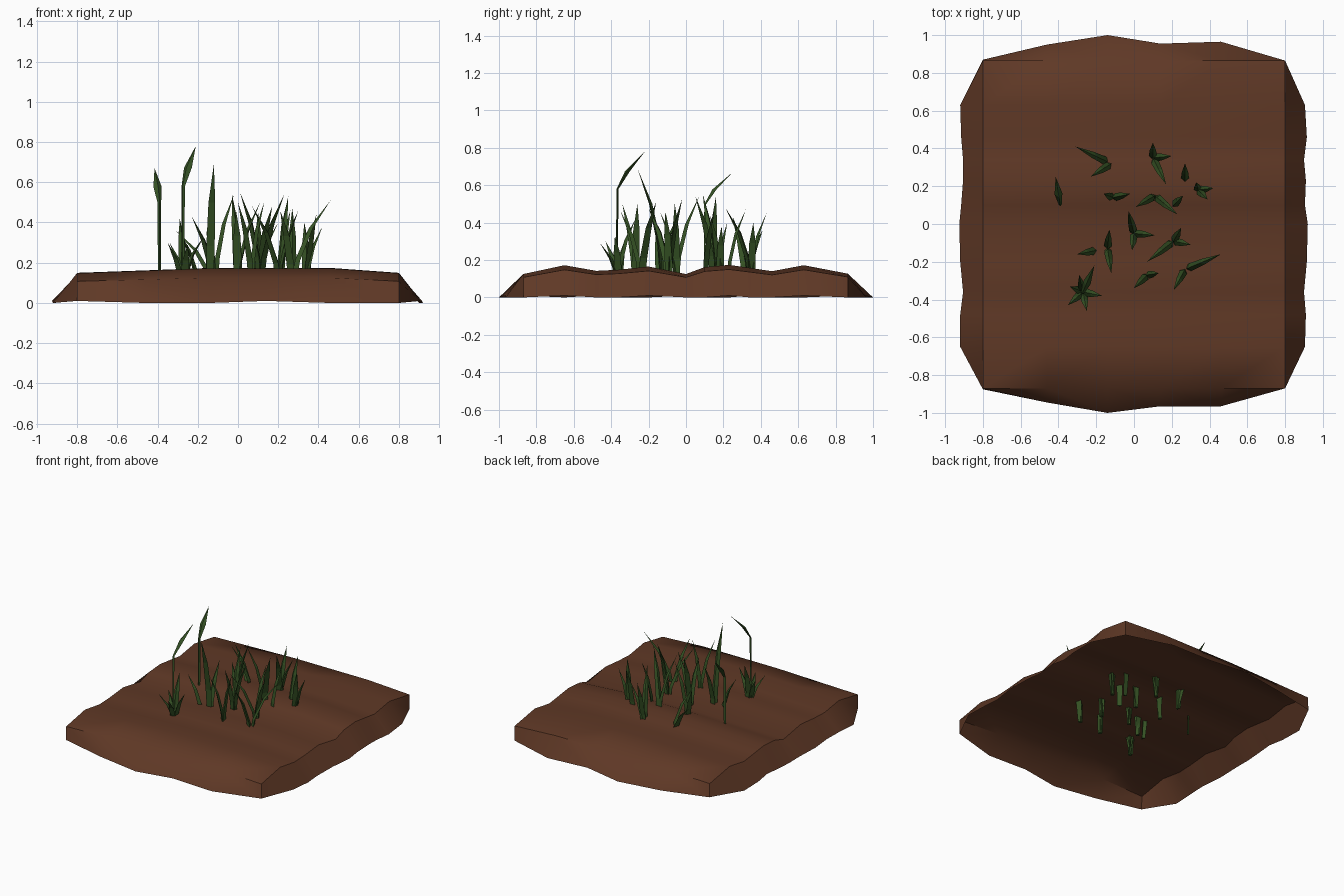
import bpy, bmesh, math
from mathutils import Vector

if "Cube" in bpy.data.objects:
    bpy.data.objects.remove(bpy.data.objects["Cube"])


def material(name, rgb):
    m = bpy.data.materials.new(name)
    m.diffuse_color = (*rgb, 1)
    m.use_nodes = True
    m.node_tree.nodes["Principled BSDF"].inputs["Base Color"].default_value = m.diffuse_color
    return m


SOIL = material("brown soil", (0.115, 0.040, 0.019))
GRASS = material("leaf green", (0.036, 0.085, 0.018))


def finish(bm, name, mat):
    me = bpy.data.meshes.new(name)
    bm.to_mesh(me)
    bm.free()
    ob = bpy.data.objects.new(name, me)
    bpy.context.collection.objects.link(ob)
    me.materials.append(mat)
    return ob


# Soil bed: furrowed grid with a sloping skirt, open underneath
cols = [-0.8, -0.46, -0.14, 0.14, 0.46, 0.8]
col_scale = [0.86, 0.93, 1.0, 1.0, 1.0, 0.86]
rows = [(-0.87, 0.125), (-0.65, 0.172), (-0.48, 0.142), (-0.36, 0.148), (-0.2, 0.165),
        (0, 0.125), (0.1, 0.162), (0.23, 0.174), (0.34, 0.158), (0.46, 0.14),
        (0.63, 0.172), (0.865, 0.127)]
left = [-0.81, -0.92, -0.92, -0.905, -0.92, -0.925, -0.915, -0.905, -0.905, -0.915, -0.92, -0.81]
right = [0.8, 0.905, 0.91, 0.9, 0.915, 0.92, 0.905, 0.91, 0.9, 0.915, 0.905, 0.8]
front = [-0.875, -0.945, -1.0, -0.965, -0.965, -0.87]
back = [0.87, 0.95, 1.0, 0.955, 0.965, 0.86]

bm = bmesh.new()
grid = [[bm.verts.new((x, y, z * s)) for x, s in zip(cols, col_scale)] for y, z in rows]
for j in range(len(rows) - 1):
    for i in range(len(cols) - 1):
        bm.faces.new((grid[j][i], grid[j][i + 1], grid[j + 1][i + 1], grid[j + 1][i]))
n, m = len(rows), len(cols)
top, low = [], []
for i in range(m):
    top.append(grid[0][i])
    low.append((cols[i], front[i]))
for j in range(1, n):
    top.append(grid[j][-1])
    low.append((right[j], rows[j][0]))
for i in range(m - 2, -1, -1):
    top.append(grid[-1][i])
    low.append((cols[i], back[i]))
for j in range(n - 2, 0, -1):
    top.append(grid[j][0])
    low.append((left[j], rows[j][0]))
low = [bm.verts.new((x, y, 0.01 * (k % 3 == 0))) for k, (x, y) in enumerate(low)]
for k in range(len(top)):
    q = (k + 1) % len(top)
    bm.faces.new((top[k], low[k], low[q], top[q]))
bmesh.ops.recalc_face_normals(bm, faces=bm.faces[:])
soil = finish(bm, "soil_bed", SOIL)
bpy.context.view_layer.objects.active = soil
soil.select_set(True)
bpy.ops.object.shade_smooth_by_angle(angle=math.radians(40))


# Grass: three-sided blades that bend from an upright base to a pointed tip
def blade(bm, base, tip, profile):
    b, t = Vector((*base, 0.01)), Vector(tip)
    out = Vector((t.x - b.x, t.y - b.y, 0))
    d = out.normalized()
    side = Vector((-d.y, d.x, 0))
    rings = []
    for h, lean, w in profile:
        c = b + out * lean
        c.z = b.z + (t.z - b.z) * h
        rings.append([bm.verts.new(c + side * w), bm.verts.new(c - d * w * 0.9),
                      bm.verts.new(c - side * w)])
    end = bm.verts.new(t)
    for r, s in zip(rings, rings[1:]):
        for k in range(3):
            q = (k + 1) % 3
            bm.faces.new((r[k], r[q], s[q], s[k]))
    for k in range(3):
        bm.faces.new((rings[-1][k], rings[-1][(k + 1) % 3], end))
    bm.faces.new(rings[0][::-1])


LEAF = [(0, 0, 0.016), (0.4, 0.16, 0.021), (0.72, 0.5, 0.017)]
STALK = [(0, 0, 0.008), (0.74, 0.04, 0.009), (0.86, 0.4, 0.021)]

tufts = [
    ((-0.12, 0.32), [(-0.31, 0.41, 0.36), (-0.23, 0.25, 0.43)]),
    ((0.10, 0.35), [(0.10, 0.43, 0.45), (0.20, 0.36, 0.40), (0.17, 0.21, 0.48)]),
    ((0.27, 0.23), [(0.27, 0.32, 0.47)]),
    ((-0.11, 0.14), [(-0.02, 0.16, 0.54), (-0.16, 0.16, 0.36)]),
    ((0.11, 0.15), [(0.01, 0.09, 0.55), (0.23, 0.05, 0.54)]),
    ((0.21, 0.10), [(0.26, 0.15, 0.46)]),
    ((0.34, 0.18), [(0.42, 0.19, 0.38), (0.33, 0.22, 0.40), (0.39, 0.13, 0.44)]),
    ((0.0, -0.05), [(-0.03, 0.07, 0.54), (0.11, -0.06, 0.50), (-0.01, -0.14, 0.46)]),
    ((0.21, -0.09), [(0.25, -0.02, 0.53), (0.30, -0.11, 0.46), (0.07, -0.20, 0.48)]),
    ((-0.14, -0.13), [(-0.13, -0.03, 0.46), (-0.12, -0.26, 0.69)]),
    ((-0.20, -0.14), [(-0.30, -0.16, 0.36)]),
    ((-0.27, -0.36), [(-0.34, -0.33, 0.30), (-0.35, -0.43, 0.30), (-0.25, -0.46, 0.29),
                      (-0.17, -0.38, 0.33), (-0.29, -0.27, 0.42)]),
    ((0.07, -0.27), [(0.0, -0.34, 0.50), (0.13, -0.26, 0.50)]),
    ((0.27, -0.24), [(0.46, -0.16, 0.51), (0.21, -0.35, 0.46)]),
]
bm = bmesh.new()
for base, tips in tufts:
    for tip in tips:
        blade(bm, base, tip, LEAF)
bmesh.ops.recalc_face_normals(bm, faces=bm.faces[:])
finish(bm, "grass_tufts", GRASS)

# Two tall stalks, each topped by a leaning leaf
bm = bmesh.new()
blade(bm, (-0.275, -0.37), (-0.21, -0.22, 0.78), STALK)
blade(bm, (-0.39, 0.10), (-0.415, 0.25, 0.67), STALK)
bmesh.ops.recalc_face_normals(bm, faces=bm.faces[:])
finish(bm, "tall_stalks", GRASS)
